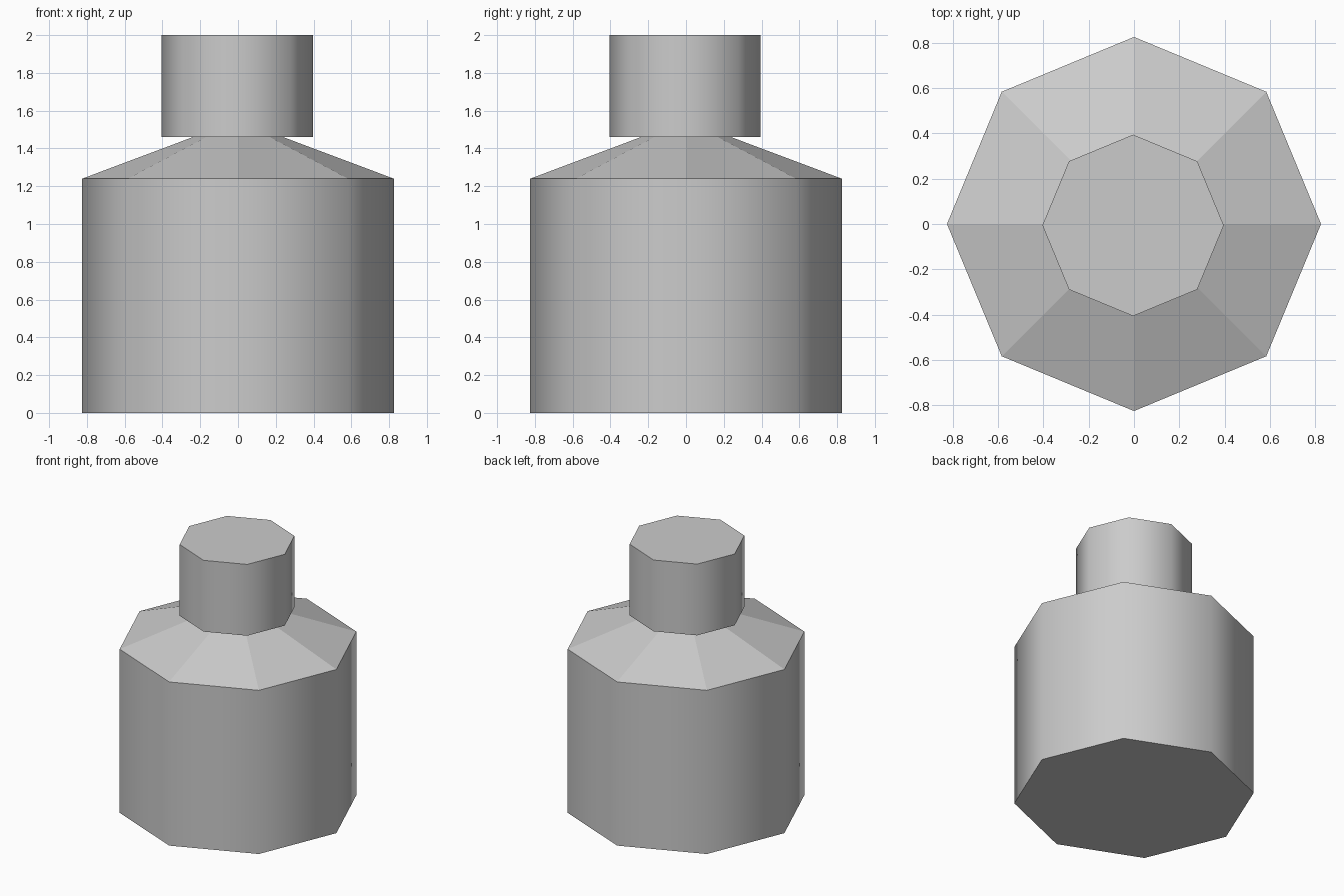
import bpy
import bmesh
from math import radians

SIDES = 8

cube = bpy.data.objects.get("Cube")
if cube:
    bpy.data.objects.remove(cube, do_unlink=True)

# One plain grey for the whole bottle
grey = bpy.data.materials.new("light_grey")
grey.use_nodes = True
colour = (0.6, 0.6, 0.6, 1)
grey.diffuse_color = colour
grey.node_tree.nodes["Principled BSDF"].inputs["Base Color"].default_value = colour


def eight_sided(name, r_bottom, r_top, z_bottom, z_top, xy=(0, 0), caps=True, smooth=True):
    """Upright eight-sided prism or cone with corners on the axes."""
    height = z_top - z_bottom
    bm = bmesh.new()
    bmesh.ops.create_cone(bm, cap_ends=caps, segments=SIDES,
                          radius1=r_bottom, radius2=r_top, depth=height)
    bmesh.ops.remove_doubles(bm, verts=bm.verts, dist=0.0001)
    bmesh.ops.translate(bm, verts=bm.verts, vec=(0, 0, height / 2))
    mesh = bpy.data.meshes.new(name)
    bm.to_mesh(mesh)
    bm.free()
    mesh.materials.append(grey)
    obj = bpy.data.objects.new(name, mesh)
    obj.location = (*xy, z_bottom)
    bpy.context.collection.objects.link(obj)
    if smooth:
        bpy.ops.object.select_all(action='DESELECT')
        obj.select_set(True)
        bpy.context.view_layer.objects.active = obj
        bpy.ops.object.shade_smooth_by_angle(angle=radians(60))
    return obj


# Wide body with softly shaded sides
eight_sided("body", 0.825, 0.825, 0, 1.24)

# Faceted shoulder, its point hidden inside the cap
eight_sided("shoulder", 0.825, 0, 1.24, 1.55, caps=False, smooth=False)

# Cap, a hair off centre
eight_sided("cap", 0.4, 0.4, 1.46, 2, xy=(-0.004, -0.006))
